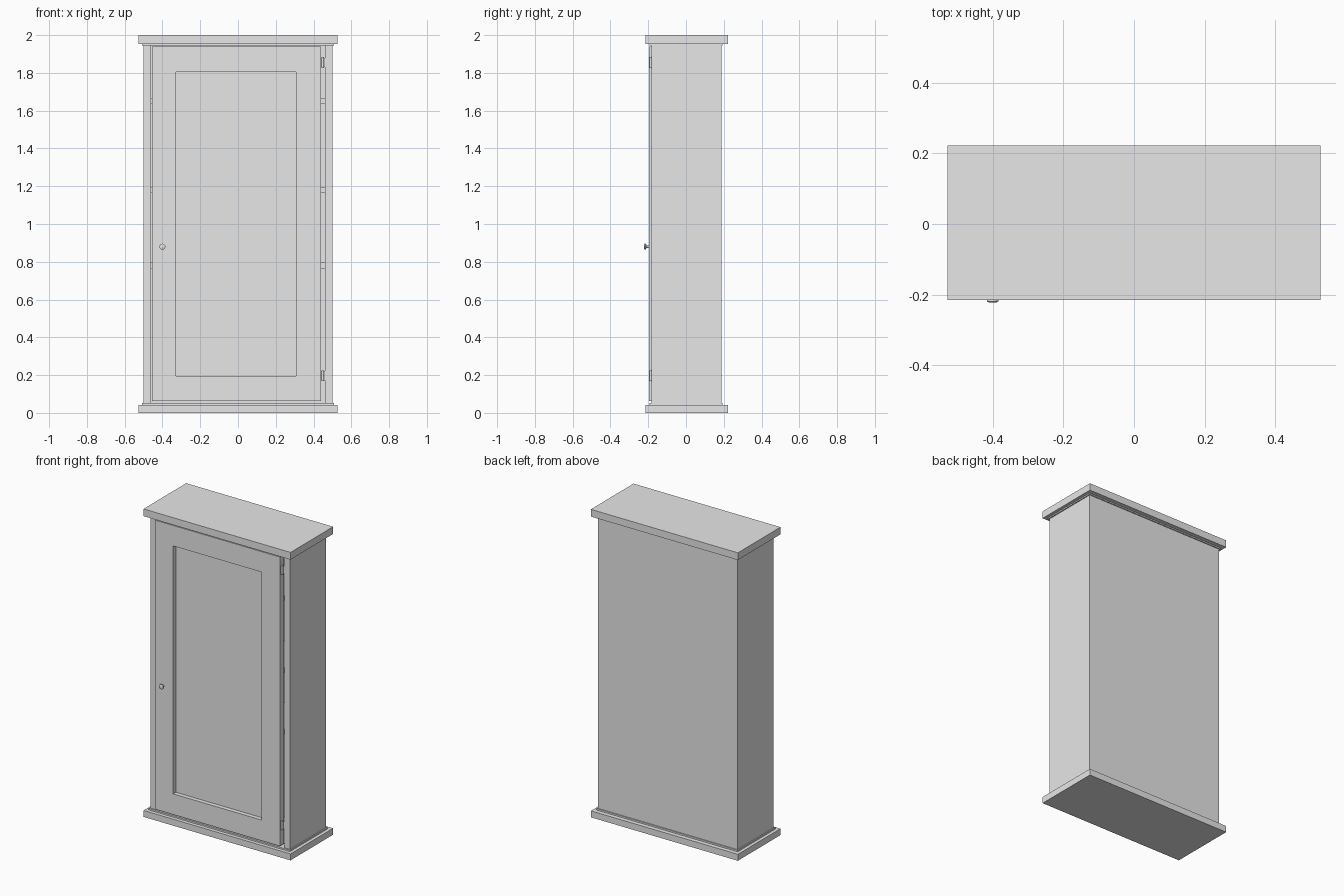
import bpy, bmesh
from math import radians
from mathutils import Matrix

cube = bpy.data.objects.get("Cube")
if cube:
    bpy.data.objects.remove(cube, do_unlink=True)

grey = bpy.data.materials.new("light grey")
grey.use_nodes = True
grey.diffuse_color = (0.8, 0.8, 0.8, 1)
grey.node_tree.nodes["Principled BSDF"].inputs["Base Color"].default_value = (0.8, 0.8, 0.8, 1)


def finish(name, bm):
    bmesh.ops.recalc_face_normals(bm, faces=bm.faces)
    mesh = bpy.data.meshes.new(name)
    bm.to_mesh(mesh)
    bm.free()
    mesh.materials.append(grey)
    ob = bpy.data.objects.new(name, mesh)
    bpy.context.collection.objects.link(ob)
    return ob


def box(name, x, y, z):
    """Box spanning the given (low, high) ranges."""
    bm = bmesh.new()
    bmesh.ops.create_cube(bm, size=1)
    for v in bm.verts:
        v.co = [r[0] if c < 0 else r[1] for c, r in zip(v.co, (x, y, z))]
    return finish(name, bm)


def turned(name, profile, place, sides=16):
    """Solid of revolution from (radius, height) points, moved by a matrix."""
    bm = bmesh.new()
    verts = [bm.verts.new((r, 0, h)) for r, h in profile]
    edges = [bm.edges.new(p) for p in zip(verts, verts[1:])]
    bmesh.ops.spin(bm, geom=verts + edges, cent=(0, 0, 0), axis=(0, 0, 1),
                   angle=radians(360), steps=sides)
    bmesh.ops.remove_doubles(bm, verts=bm.verts, dist=0.0002)
    bmesh.ops.transform(bm, matrix=place, verts=bm.verts)
    ob = finish(name, bm)
    bpy.ops.object.select_all(action="DESELECT")
    ob.select_set(True)
    bpy.context.view_layer.objects.active = ob
    bpy.ops.object.shade_smooth_by_angle(angle=radians(35))
    return ob


# Carcass
front, back = -0.183, 0.187
low, high = 0.042, 1.953
for side, x in (("right_side", (-0.5, -0.461)), ("left_side", (0.461, 0.5))):
    box(side, x, (front, back), (low, high))
box("back_panel", (-0.461, 0.461), (back - 0.02, back), (low, high))
for i, z in enumerate((0.78, 1.18, 1.65)):
    box(f"shelf_{i + 1}", (-0.461, 0.461), (-0.145, back - 0.02), (z - 0.015, z + 0.015))

# Plinth and cornice, each with a thin stepped fillet
slab_y = (-0.215, 0.222)
box("plinth", (-0.528, 0.528), slab_y, (0, low))
box("plinth_fillet", (-0.507, 0.507), (-0.192, 0.194), (low, low + 0.01))
box("cornice", (-0.528, 0.528), slab_y, (high, 2))
box("cornice_fillet", (-0.507, 0.507), (-0.192, 0.194), (high - 0.008, high))

# Door frame around a recessed panel
door_y = (-0.197, -0.157)
door_x, door_z = (-0.456, 0.44), (0.062, 1.939)
open_x, open_z = (-0.328, 0.306), (0.196, 1.806)
box("door_right_stile", (door_x[0], open_x[0]), door_y, door_z)
box("door_left_stile", (open_x[1], door_x[1]), door_y, door_z)
box("door_bottom_rail", open_x, door_y, (door_z[0], open_z[0]))
box("door_top_rail", open_x, door_y, (open_z[1], door_z[1]))
box("door_panel", open_x, (-0.169, -0.159), open_z)

# Hinges: a barrel between door and side, with a leaf behind it
for end, z in (("lower", 0.197), ("upper", 1.855)):
    turned(f"{end}_hinge_barrel", [(0, -0.028), (0.007, -0.028), (0.007, 0.028), (0, 0.028)],
           Matrix.Translation((0.449, -0.188, z)), 12)
    box(f"{end}_hinge_leaf", (0.44, 0.461), (-0.182, -0.178), (z - 0.025, z + 0.025))

# Knob
knob = [(0, 0), (0.008, 0), (0.006, 0.01), (0.016, 0.017), (0.016, 0.022), (0.011, 0.025), (0, 0.025)]
turned("knob", knob,
       Matrix.Translation((-0.4, door_y[0], 0.88)) @ Matrix.Rotation(radians(90), 4, "X"), 20)
